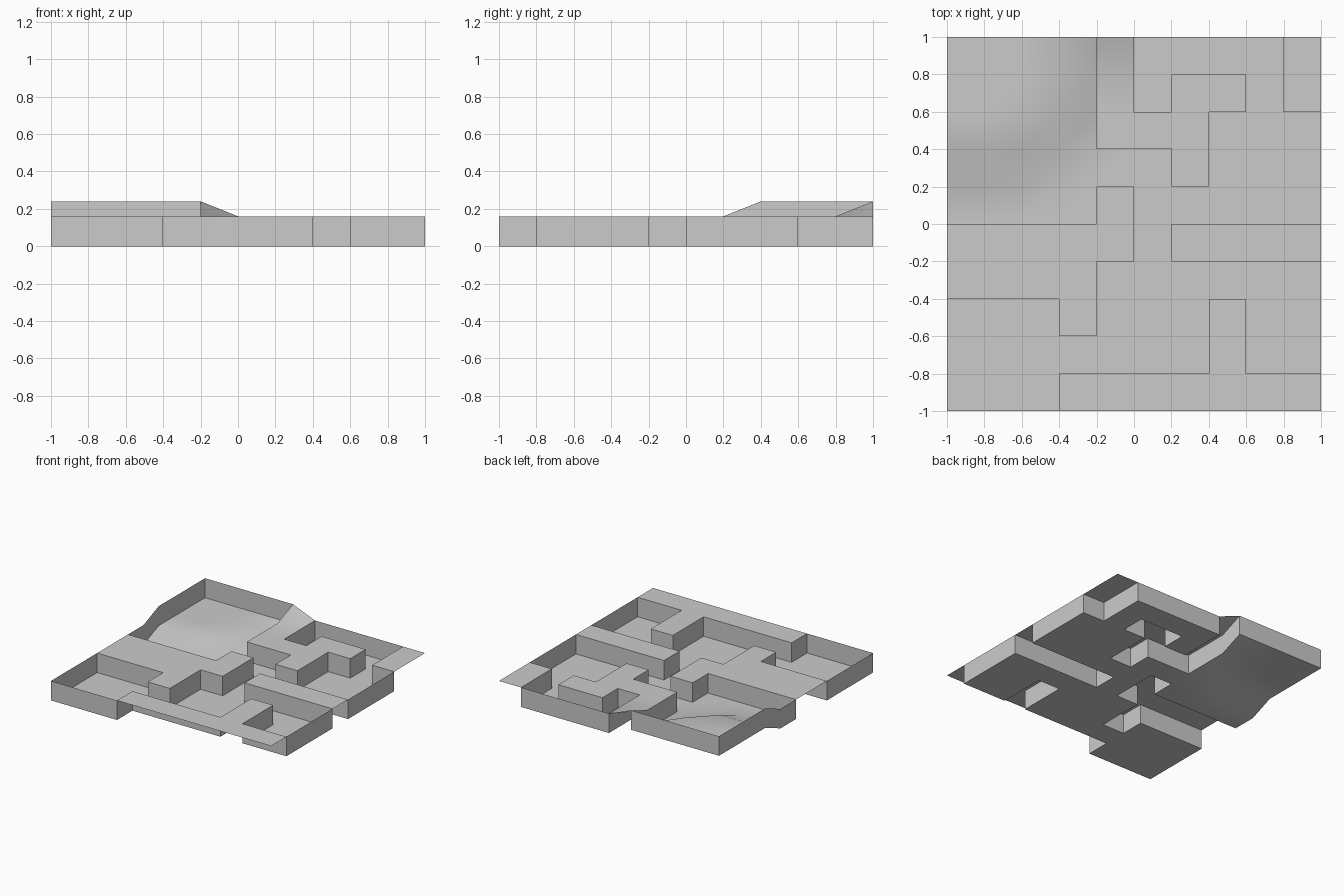
import bpy, bmesh, math

if "Cube" in bpy.data.objects:
    bpy.data.objects.remove(bpy.data.objects["Cube"])

STEP, WALL, RISE = 0.2, 0.16, 0.08

# Plan seen from above, back row first: '#' raised plateau, '.' low floor
PLAN = ["....#....#",
        "....#.##.#",
        "....###...",
        "......#...",
        "....#.....",
        "#####.####",
        "####......",
        "...#...#..",
        ".......#..",
        "...#######"]
N = len(PLAN)

# Grid row -> last column lifted by the back left hill
HILL = {10: 4, 9: 3, 8: 3, 7: 2}


def corner(i, j, level):
    lift = RISE if i <= HILL.get(j, -1) else 0
    return (-1 + i * STEP, -1 + j * STEP, level * WALL + lift)


def level(i, j):
    # Everything outside the plan counts as plateau, so floors get rim walls
    if 0 <= i < N and 0 <= j < N:
        return int(PLAN[N - 1 - j][i] == "#")
    return 1


def build(name, quads):
    bm = bmesh.new()
    for quad in quads:
        bm.faces.new([bm.verts.new(p) for p in quad])
    bmesh.ops.remove_doubles(bm, verts=bm.verts, dist=0.0001)
    mesh = bpy.data.meshes.new(name)
    bm.to_mesh(mesh)
    bm.free()
    ob = bpy.data.objects.new(name, mesh)
    bpy.context.collection.objects.link(ob)
    bpy.ops.object.select_all(action="DESELECT")
    ob.select_set(True)
    bpy.context.view_layer.objects.active = ob
    bpy.ops.object.shade_smooth_by_angle(angle=math.radians(35))


parts = {"low_floor": [], "plateau_tops": [], "cliff_walls": []}
for j in range(N):
    for i in range(N):
        h = level(i, j)
        ring = [(i, j), (i + 1, j), (i + 1, j + 1), (i, j + 1)]
        parts["plateau_tops" if h else "low_floor"].append(
            [corner(a, b, h) for a, b in ring])
        if h:
            continue
        # Walls rise wherever a floor cell meets a plateau or the rim
        for k, (di, dj) in enumerate([(0, -1), (1, 0), (0, 1), (-1, 0)]):
            if level(i + di, j + dj):
                a, b = ring[k], ring[(k + 1) % 4]
                parts["cliff_walls"].append(
                    [corner(*b, 0), corner(*a, 0), corner(*a, 1), corner(*b, 1)])

for name, quads in parts.items():
    build(name, quads)
